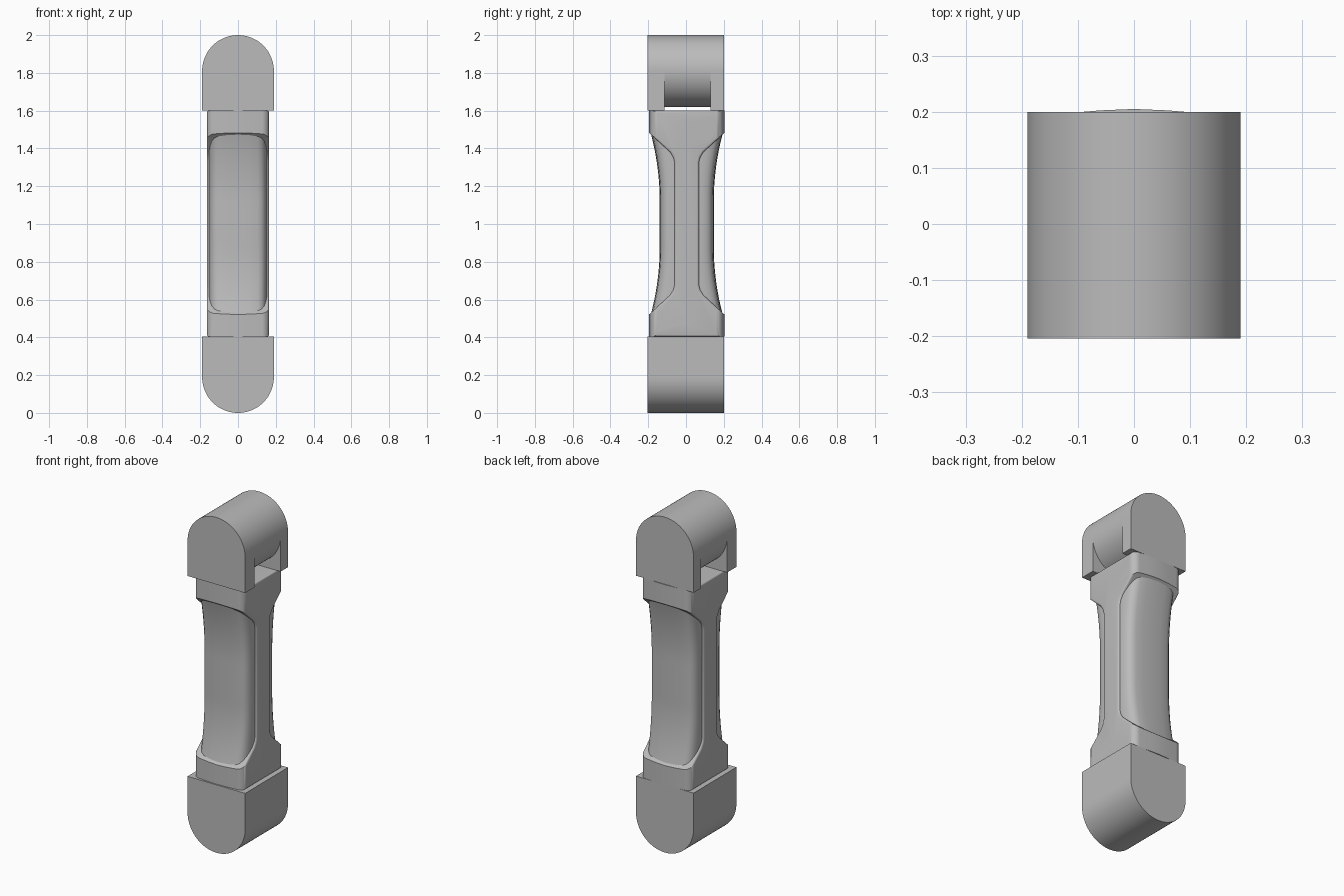
import bpy, bmesh, math
from math import pi, cos, sin, radians

old = bpy.data.objects.get("Cube")
if old:
    bpy.data.objects.remove(old, do_unlink=True)

GREY = (0.5, 0.5, 0.5, 1)
grey = bpy.data.materials.new("plain grey")
grey.use_nodes = True
grey.diffuse_color = GREY
grey.node_tree.nodes["Principled BSDF"].inputs["Base Color"].default_value = GREY

BODY_Y = 0.004          # body sits slightly towards the back
CAP_FRONT, CAP_BACK = -0.204, 0.2
RADIUS = 0.19


def loft(name, rings, smooth=True):
    """Join equal rings of points into a closed, capped solid."""
    bm = bmesh.new()
    loops = [[bm.verts.new(p) for p in ring] for ring in rings]
    n = len(loops[0])
    for a, b in zip(loops, loops[1:]):
        for i in range(n):
            j = (i + 1) % n
            bm.faces.new((a[i], a[j], b[j], b[i]))
    bm.faces.new(loops[0])
    bm.faces.new(loops[-1])
    bmesh.ops.recalc_face_normals(bm, faces=bm.faces)
    mesh = bpy.data.meshes.new(name)
    bm.to_mesh(mesh)
    bm.free()
    mesh.materials.append(grey)
    obj = bpy.data.objects.new(name, mesh)
    bpy.context.collection.objects.link(obj)
    if smooth:
        shade(obj)
    return obj


def activate(obj):
    bpy.ops.object.select_all(action='DESELECT')
    obj.select_set(True)
    bpy.context.view_layer.objects.active = obj


def shade(obj):
    activate(obj)
    bpy.ops.object.shade_smooth_by_angle(angle=radians(32))


def prism(name, outline, y0, y1):
    return loft(name, [[(x, y, z) for x, z in outline] for y in (y0, y1)])


def arch(centre, flat, steps=48):
    """Half circle around centre, closed by a straight edge at height flat."""
    way = 1 if flat < centre else -1
    arc = [(RADIUS * cos(pi * i / steps), centre + way * RADIUS * sin(pi * i / steps))
           for i in range(steps + 1)]
    return arc + [(-RADIUS, flat), (RADIUS, flat)]


def mirrored(quarter):
    """Complete a quarter outline, given from the u axis to the v axis."""
    half = quarter + [(-u, v) for u, v in reversed(quarter) if u > 0]
    return half + [(u, -v) for u, v in reversed(half) if v > 0]


# Bottom cap, and top knuckle with its two prongs
prism("bottom_cap", arch(RADIUS, 0.405), CAP_FRONT, CAP_BACK)
prism("front_prong", arch(2 - RADIUS, 1.6), CAP_FRONT, -0.115)
prism("back_prong", arch(2 - RADIUS, 1.6), 0.13, CAP_BACK)
barrel = [(RADIUS * cos(2 * pi * i / 96), 2 - RADIUS + RADIUS * sin(2 * pi * i / 96))
          for i in range(96)]
prism("top_barrel", barrel, -0.115, 0.13)

# Body frame: broad blocks at both ends, narrow rib between them
side = mirrored([(0.065, 0), (0.065, 0.325), (0.071, 0.35), (0.088, 0.378),
                 (0.195, 0.477), (0.23, 0.5), (0.23, 0.598)])
frame = loft("body_frame", [[(x, BODY_Y + y, 1.002 + z) for y, z in side]
                            for x in (-0.165, 0.165)], smooth=False)
bevel = frame.modifiers.new("soft_rim", 'BEVEL')
bevel.width = 0.012
bevel.segments = 4
bevel.limit_method = 'ANGLE'
bevel.angle_limit = radians(60)

# Rounded column trims the end blocks
CORNER = 0.04
corner = [(0.165, 0)] + [
    (0.165 - CORNER + CORNER * cos(a), 0.193 - CORNER + CORNER * sin(a))
    for a in (pi / 2 * i / 8 for i in range(9))] + [(0.06, 0.1985), (0, 0.201)]
trim = loft("trim_helper", [[(x, BODY_Y + y, z) for x, y in mirrored(corner)]
                            for z in (0.39, 1.61)], smooth=False)
cut = frame.modifiers.new("trim", 'BOOLEAN')
cut.operation = 'INTERSECT'
cut.solver = 'EXACT'
cut.object = trim
activate(frame)
for modifier in list(frame.modifiers):
    bpy.ops.object.modifier_apply(modifier=modifier.name)
bpy.data.objects.remove(trim, do_unlink=True)
shade(frame)

# Waisted grip: rounded front and back, thinnest at mid height
section = mirrored([(0.155, 0), (0.154, 0.07), (0.152, 0.09), (0.147, 0.108),
                    (0.139, 0.123), (0.125, 0.135), (0.105, 0.141),
                    (0.06, 0.145), (0, 0.147)])


def depth(t):
    """Half depth of the grip at distance t from mid height."""
    return 0.143 + 0.053 * max(0, (t - 0.12) / 0.38) ** 2


heights = [-0.5 + i / 40 for i in range(41)]
loft("waisted_grip", [[(x, BODY_Y + y * depth(abs(t)) / 0.147, 1 + t)
                       for x, y in section] for t in heights])
